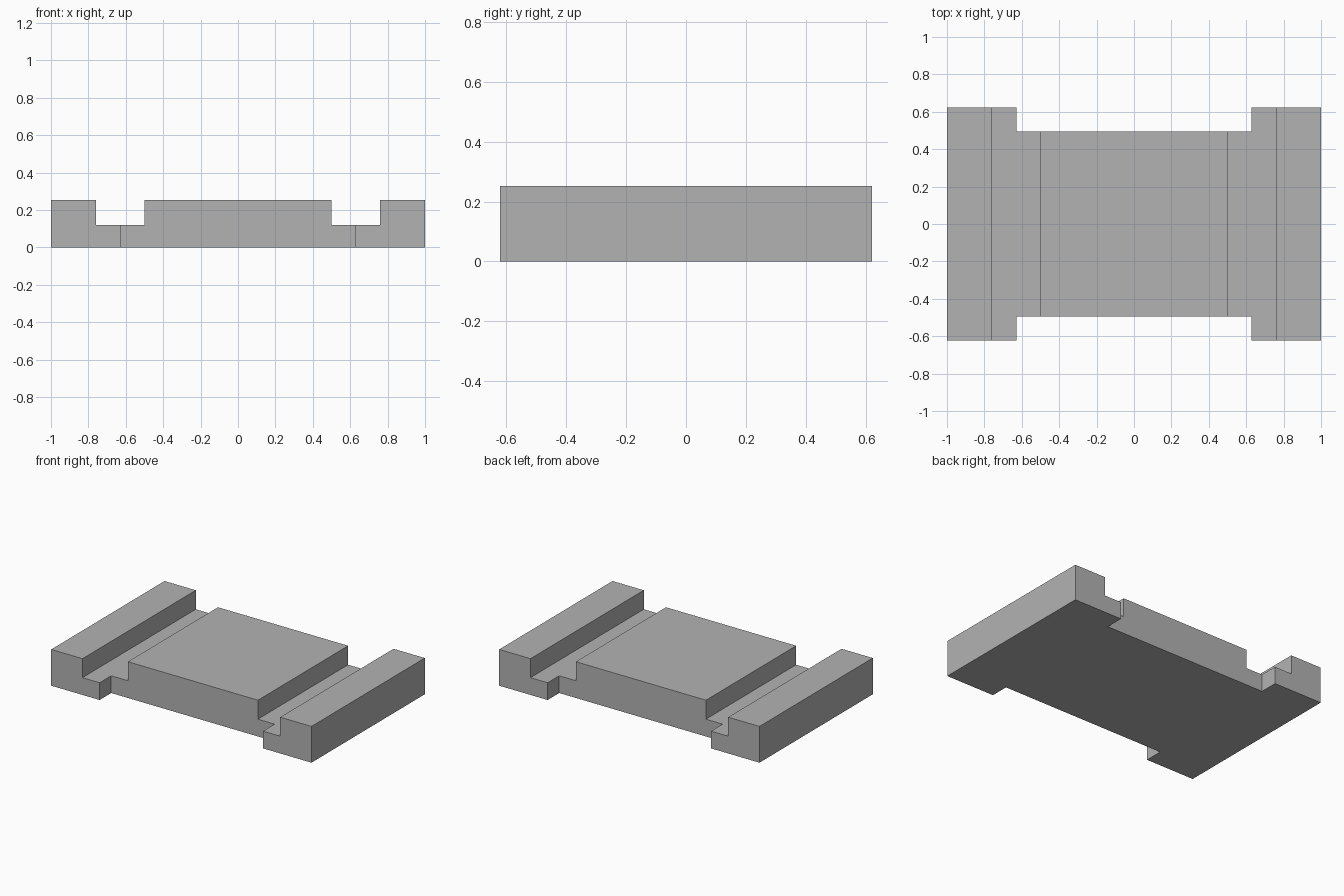
import bpy, bmesh

if "Cube" in bpy.data.objects:
    bpy.data.objects.remove(bpy.data.objects["Cube"])

grey = bpy.data.materials.new("light grey")
grey.diffuse_color = (0.45, 0.45, 0.45, 1)
grey.use_nodes = True
grey.node_tree.nodes["Principled BSDF"].inputs["Base Color"].default_value = grey.diffuse_color

HALF_LENGTH, HALF_DEPTH, HEIGHT = 1.0, 0.622, 0.252
GROOVE_OUT, GROOVE_IN, GROOVE_Z = 0.76, 0.5, 0.12
NOTCH_X, NOTCH_Y = 0.628, 0.495


def extrude_outline(name, points, direction):
    """Fill a closed outline and extrude it into a solid."""
    bm = bmesh.new()
    face = bm.faces.new([bm.verts.new(p) for p in points])
    result = bmesh.ops.extrude_face_region(bm, geom=[face])
    verts = [g for g in result["geom"] if isinstance(g, bmesh.types.BMVert)]
    bmesh.ops.translate(bm, verts=verts, vec=direction)
    bmesh.ops.recalc_face_normals(bm, faces=bm.faces)
    mesh = bpy.data.meshes.new(name)
    bm.to_mesh(mesh)
    bm.free()
    obj = bpy.data.objects.new(name, mesh)
    bpy.context.collection.objects.link(obj)
    mesh.materials.append(grey)
    return obj


# Plate with two lengthwise grooves
half = [(HALF_LENGTH, 0), (HALF_LENGTH, HEIGHT), (GROOVE_OUT, HEIGHT),
        (GROOVE_OUT, GROOVE_Z), (GROOVE_IN, GROOVE_Z), (GROOVE_IN, HEIGHT)]
outline = half + [(-x, z) for x, z in reversed(half)]
plate = extrude_outline("grooved_plate", [(x, -HALF_DEPTH, z) for x, z in outline],
                        (0, 2 * HALF_DEPTH, 0))

# Recesses in the front and back edges
for name, side in (("front_notch_cutter", -1), ("back_notch_cutter", 1)):
    corners = [(-NOTCH_X, NOTCH_Y), (NOTCH_X, NOTCH_Y), (NOTCH_X, 1), (-NOTCH_X, 1)]
    cutter = extrude_outline(name, [(x, side * y, -0.2) for x, y in corners], (0, 0, 0.8))
    cutter.hide_render = True
    cutter.hide_set(True)
    mod = plate.modifiers.new(name, 'BOOLEAN')
    mod.operation = 'DIFFERENCE'
    mod.solver = 'EXACT'
    mod.object = cutter
    bpy.context.view_layer.objects.active = plate
    bpy.ops.object.modifier_apply(modifier=mod.name)
    bpy.data.objects.remove(cutter)
